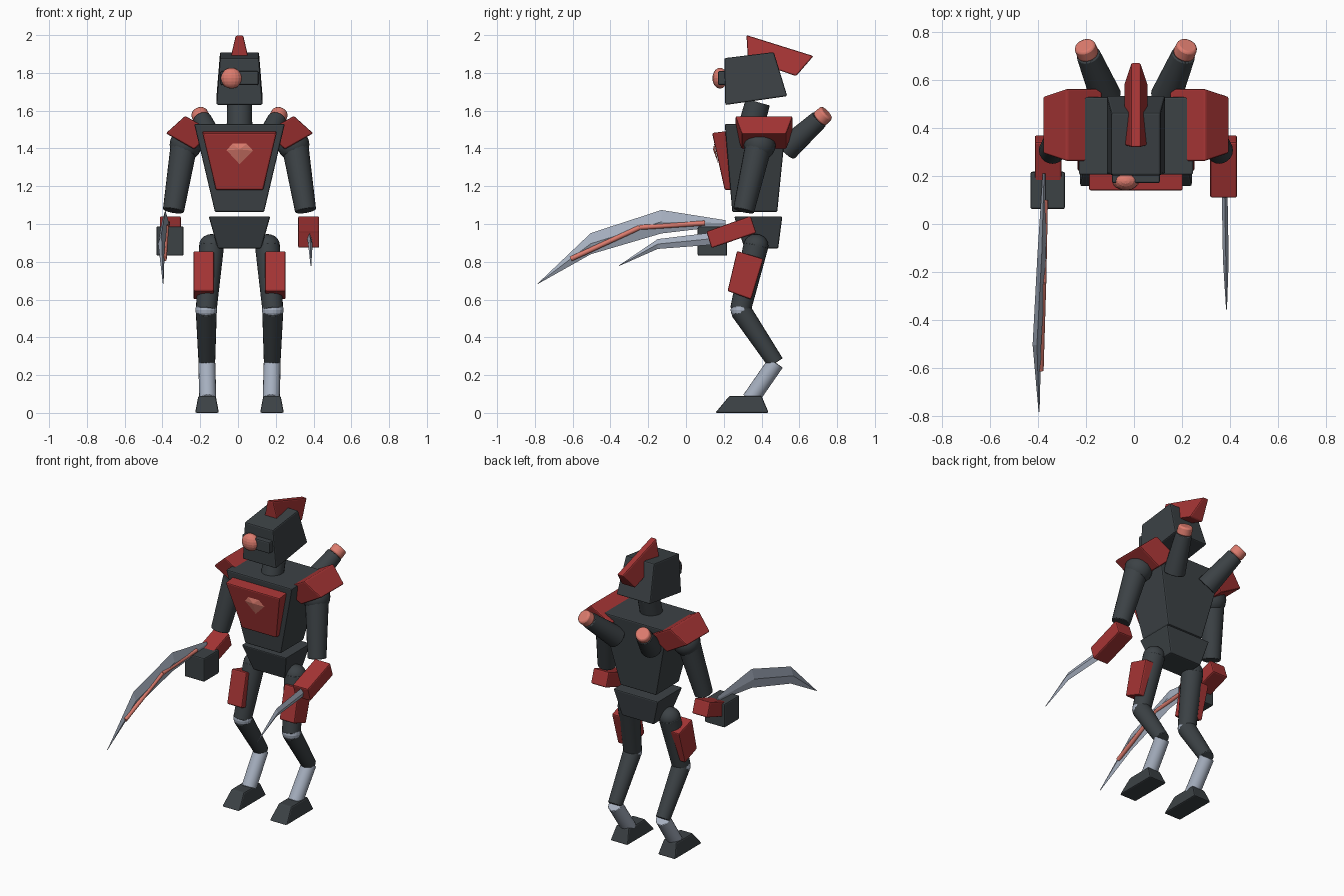
import bpy, bmesh, math
from mathutils import Vector

if "Cube" in bpy.data.objects:
    bpy.data.objects.remove(bpy.data.objects["Cube"])

CX = 0.008  # centre line of the body


def material(name, rgb):
    m = bpy.data.materials.new(name)
    m.use_nodes = True
    m.diffuse_color = (*rgb, 1)
    m.node_tree.nodes["Principled BSDF"].inputs["Base Color"].default_value = (*rgb, 1)
    return m


DARK = material("charcoal", (0.045, 0.054, 0.06))
RED = material("armour red", (0.38, 0.035, 0.035))
GLOW = material("salmon glow", (0.72, 0.2, 0.155))
STEEL = material("pale steel", (0.38, 0.43, 0.52))


def finish(name, bm, mat, bevel=0.0, smooth=False):
    bmesh.ops.recalc_face_normals(bm, faces=bm.faces)
    mesh = bpy.data.meshes.new(name)
    bm.to_mesh(mesh)
    bm.free()
    mesh.materials.append(mat)
    ob = bpy.data.objects.new(name, mesh)
    bpy.context.collection.objects.link(ob)
    if bevel:
        mod = ob.modifiers.new("bevel", 'BEVEL')
        mod.width = bevel
        mod.segments = 2
        mod.limit_method = 'ANGLE'
    if smooth:
        bpy.ops.object.select_all(action='DESELECT')
        ob.select_set(True)
        bpy.context.view_layer.objects.active = ob
        bpy.ops.object.shade_smooth_by_angle(angle=math.radians(40))
    return ob


def loft(name, rings, mat, bevel=0.008):
    """Skin between rings of points, closed at both ends."""
    bm = bmesh.new()
    loops = [[bm.verts.new(p) for p in ring] for ring in rings]
    n = len(loops[0])
    for a, b in zip(loops, loops[1:]):
        for i in range(n):
            j = (i + 1) % n
            bm.faces.new((a[i], a[j], b[j], b[i]))
    bm.faces.new(loops[0])
    bm.faces.new(loops[-1])
    return finish(name, bm, mat, bevel)


def ring(half, front, back, x=CX):
    """Rectangle across x, from a front (y, z) to a back (y, z)."""
    return [(x - half, *front), (x + half, *front), (x + half, *back), (x - half, *back)]


def rod(name, a, b, r1, r2, mat, bevel=0.004):
    a, b = Vector(a), Vector(b)
    bm = bmesh.new()
    bmesh.ops.create_cone(bm, cap_ends=True, segments=20, radius1=r1, radius2=r2,
                          depth=(b - a).length)
    bm.transform((b - a).to_track_quat('Z', 'Y').to_matrix().to_4x4())
    bmesh.ops.translate(bm, verts=bm.verts, vec=(a + b) / 2)
    return finish(name, bm, mat, bevel, True)


def ball(name, centre, radii, mat, smooth=False):
    bm = bmesh.new()
    bmesh.ops.create_uvsphere(bm, u_segments=16, v_segments=10, radius=1)
    bmesh.ops.scale(bm, verts=bm.verts, vec=radii)
    bmesh.ops.translate(bm, verts=bm.verts, vec=centre)
    return finish(name, bm, mat, 0, smooth)


def blade(name, sections, mat):
    """Diamond sections given as (x, y, top z, bottom z, half thickness)."""
    rings = [[(x, y, t), (x + h, y, (t + b) / 2), (x, y, b), (x - h, y, (t + b) / 2)]
             for x, y, t, b, h in sections]
    return loft(name, rings, mat, 0)


# Head, visor, eye, crest and neck
loft("head", [ring(0.122, (0.208, 1.63), (0.536, 1.677)),
              ring(0.103, (0.203, 1.878), (0.465, 1.91))], DARK)
loft("visor", [ring(0.1, (0.17, 1.735), (0.23, 1.735)),
               ring(0.1, (0.17, 1.81), (0.23, 1.81))], DARK)
ball("eye", (-0.035, 0.18, 1.772), (0.057, 0.04, 0.055), GLOW)
loft("crest", [ring(0.05, (0.328, 1.87), (0.583, 1.783)),
               ring(0.02, (0.32, 2.0), (0.675, 1.889))], RED)
rod("neck", (CX, 0.34, 1.5), (CX, 0.38, 1.645), 0.068, 0.066, DARK)

# Torso, pelvis and chest plate
loft("torso", [ring(0.13, (0.245, 1.063), (0.483, 1.063)),
               ring(0.24, (0.205, 1.53), (0.53, 1.53))], DARK)
loft("pelvis", [ring(0.115, (0.31, 0.87), (0.488, 0.87)),
                ring(0.163, (0.255, 1.04), (0.51, 1.04))], DARK)
loft("chest_plate", [ring(0.125, (0.205, 1.18), (0.26, 1.18)),
                     ring(0.197, (0.138, 1.482), (0.22, 1.492))], RED)

# Chest gem: a shallow fan of facets
bm = bmesh.new()
outline = [(-0.068, 1.39), (-0.038, 1.425), (0.038, 1.425), (0.072, 1.388), (0, 1.317)]
rim = [bm.verts.new((CX + x, 0.15 + (1.425 - z) * 0.2, z)) for x, z in outline]
tip = bm.verts.new((CX, 0.143, 1.395))
for i in range(len(rim)):
    bm.faces.new((rim[i - 1], rim[i], tip))
bm.faces.new(rim)
finish("chest_gem", bm, GLOW)

# Paired parts
for side, s in (("left", 1), ("right", -1)):
    def at(x, y, z):
        return Vector((CX + s * x, y, z))

    # Back cannon
    base, muzzle = at(0.125, 0.53, 1.395), at(0.215, 0.745, 1.59)
    joint = base.lerp(muzzle, 0.82)
    rod(side + "_cannon", base, joint, 0.066, 0.05, DARK)
    rod(side + "_cannon_muzzle", joint, muzzle, 0.047, 0.044, GLOW, 0.01)

    # Shoulder armour: wide upper face, narrower outer face
    y = 0.413
    loft(side + "_shoulder_armour",
         [[at(0.288, y - 0.152, 1.572), at(0.288, y + 0.152, 1.572),
           at(0.14, y + 0.152, 1.49), at(0.14, y - 0.152, 1.49)],
          [at(0.39, y - 0.118, 1.48), at(0.39, y + 0.118, 1.48),
           at(0.24, y + 0.118, 1.395), at(0.24, y - 0.118, 1.395)]], RED)

    # Arm and forearm
    ball(side + "_shoulder", at(0.285, 0.39, 1.42), (0.085,) * 3, DARK, True)
    rod(side + "_upper_arm", at(0.29, 0.39, 1.44), at(0.35, 0.305, 1.07), 0.072, 0.056, DARK)
    x = CX + s * 0.366
    loft(side + "_forearm", [ring(0.056, (0.108, 0.96), (0.135, 0.872), x),
                             ring(0.056, (0.342, 1.043), (0.372, 0.953), x)], RED)

    # Leg
    hip, knee = at(0.148, 0.37, 0.885), at(0.176, 0.288, 0.545)
    ankle, heel = at(0.173, 0.475, 0.265), at(0.168, 0.34, 0.07)
    ball(side + "_hip", hip, (0.066, 0.066, 0.062), DARK, True)
    rod(side + "_thigh", hip, knee, 0.066, 0.055, DARK)
    ball(side + "_knee", knee, (0.058, 0.052, 0.052), STEEL)
    rod(side + "_shin", knee, ankle, 0.056, 0.044, DARK)
    rod(side + "_lower_shin", ankle, heel, 0.045, 0.045, STEEL)
    x = CX + s * 0.19
    loft(side + "_thigh_armour", [ring(0.054, (0.22, 0.645), (0.345, 0.6), x),
                                  ring(0.054, (0.27, 0.857), (0.41, 0.815), x)], RED)
    x = CX + s * 0.172
    loft(side + "_foot", [ring(0.063, (0.155, 0), (0.438, 0), x),
                          ring(0.046, (0.23, 0.09), (0.4, 0.09), x)], DARK)

# Right fist and long blade with a glowing seam
loft("right_fist", [ring(0.072, (0.062, 0.832), (0.218, 0.832), -0.36),
                    ring(0.072, (0.062, 0.987), (0.218, 0.987), -0.36)], DARK)
blade("long_blade", [(-0.375, 0.21, 1.02, 0.99, 0.006),
                     (-0.385, -0.13, 1.074, 0.95, 0.018),
                     (-0.405, -0.504, 0.952, 0.84, 0.018),
                     (-0.396, -0.785, 0.685, 0.682, 0.002)], STEEL)
seam = [(-0.372, 0.1, 1.005), (-0.379, -0.245, 0.982), (-0.39, -0.61, 0.815)]
for i, (a, b) in enumerate(zip(seam, seam[1:])):
    rod("blade_seam_%d" % (i + 1), a, b, 0.013, 0.013, GLOW, 0)

# Left short blade
blade("short_blade", [(0.378, 0.14, 0.955, 0.89, 0.012),
                      (0.383, -0.15, 0.92, 0.868, 0.012),
                      (0.386, -0.356, 0.78, 0.777, 0.002)], STEEL)
